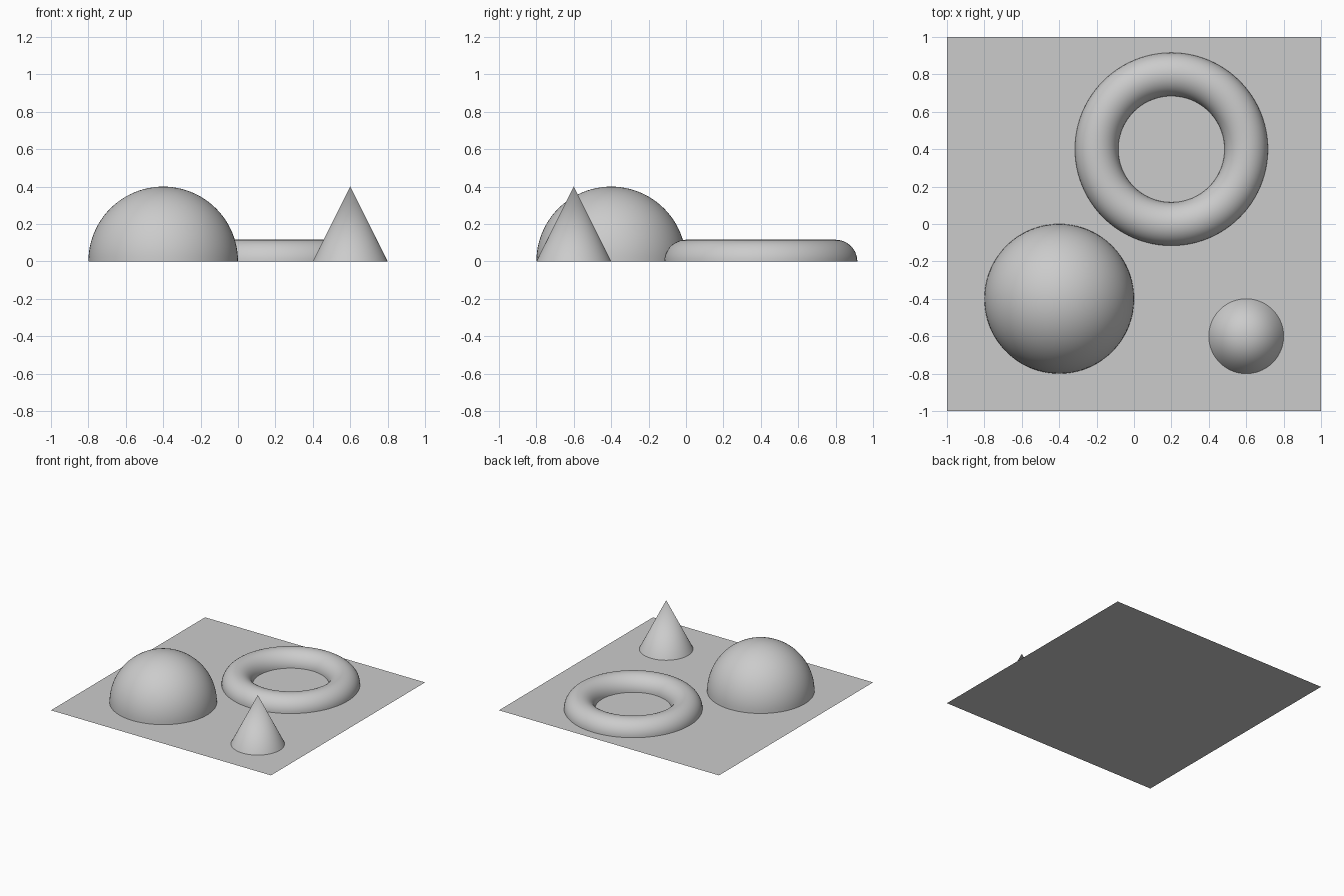
import bpy, bmesh, math
from mathutils import Matrix

# Remove the default object
cube = bpy.data.objects.get("Cube")
if cube:
    bpy.data.objects.remove(cube, do_unlink=True)

# Single grey material
grey = bpy.data.materials.new("light_grey")
grey.use_nodes = True
colour = (0.6, 0.6, 0.6, 1)
grey.diffuse_color = colour
grey.node_tree.nodes["Principled BSDF"].inputs["Base Color"].default_value = colour


def finish(name, bm, location=(0, 0, 0), smooth=True):
    """Turn a bmesh into a named object with upward facing normals."""
    bm.normal_update()
    for face in bm.faces:
        if face.normal.z < 0:
            face.normal_flip()
    mesh = bpy.data.meshes.new(name)
    bm.to_mesh(mesh)
    bm.free()
    mesh.materials.append(grey)
    obj = bpy.data.objects.new(name, mesh)
    obj.location = location
    bpy.context.collection.objects.link(obj)
    if smooth:
        bpy.ops.object.select_all(action="DESELECT")
        obj.select_set(True)
        bpy.context.view_layer.objects.active = obj
        bpy.ops.object.shade_smooth_by_angle(angle=math.radians(40))
    return obj


def lathe(name, profile, location, steps=96):
    """Spin a (radius, height) profile around the vertical axis."""
    bm = bmesh.new()
    verts = [bm.verts.new((r, 0, z)) for r, z in profile]
    edges = [bm.edges.new(pair) for pair in zip(verts, verts[1:])]
    bmesh.ops.spin(bm, geom=verts + edges, cent=(0, 0, 0), axis=(0, 0, 1),
                   angle=math.tau, steps=steps, use_merge=True)
    bmesh.ops.remove_doubles(bm, verts=bm.verts, dist=0.0001)
    return finish(name, bm, location)


def arc(centre, radius, sweep, steps):
    """Points on an arc in the (radius, height) plane, starting level."""
    angles = [sweep * i / steps for i in range(steps + 1)]
    return [(centre + radius * math.cos(a), radius * math.sin(a)) for a in angles]


# Square ground sheet
bm = bmesh.new()
bmesh.ops.create_grid(bm, x_segments=1, y_segments=1, size=1)
finish("base_sheet", bm, smooth=False)

# Dome, half-sunk ring and cone standing on the sheet
dome_profile = arc(0, 0.4, math.pi / 2, 24)
dome_profile[-1] = (0, 0.4)
lathe("dome", dome_profile, (-0.4, -0.4, 0))
lathe("half_ring", arc(0.4, 0.116, math.pi, 24), (0.2, 0.4, 0))
lathe("cone", [(0.2, 0), (0, 0.4)], (0.6, -0.6, 0))
